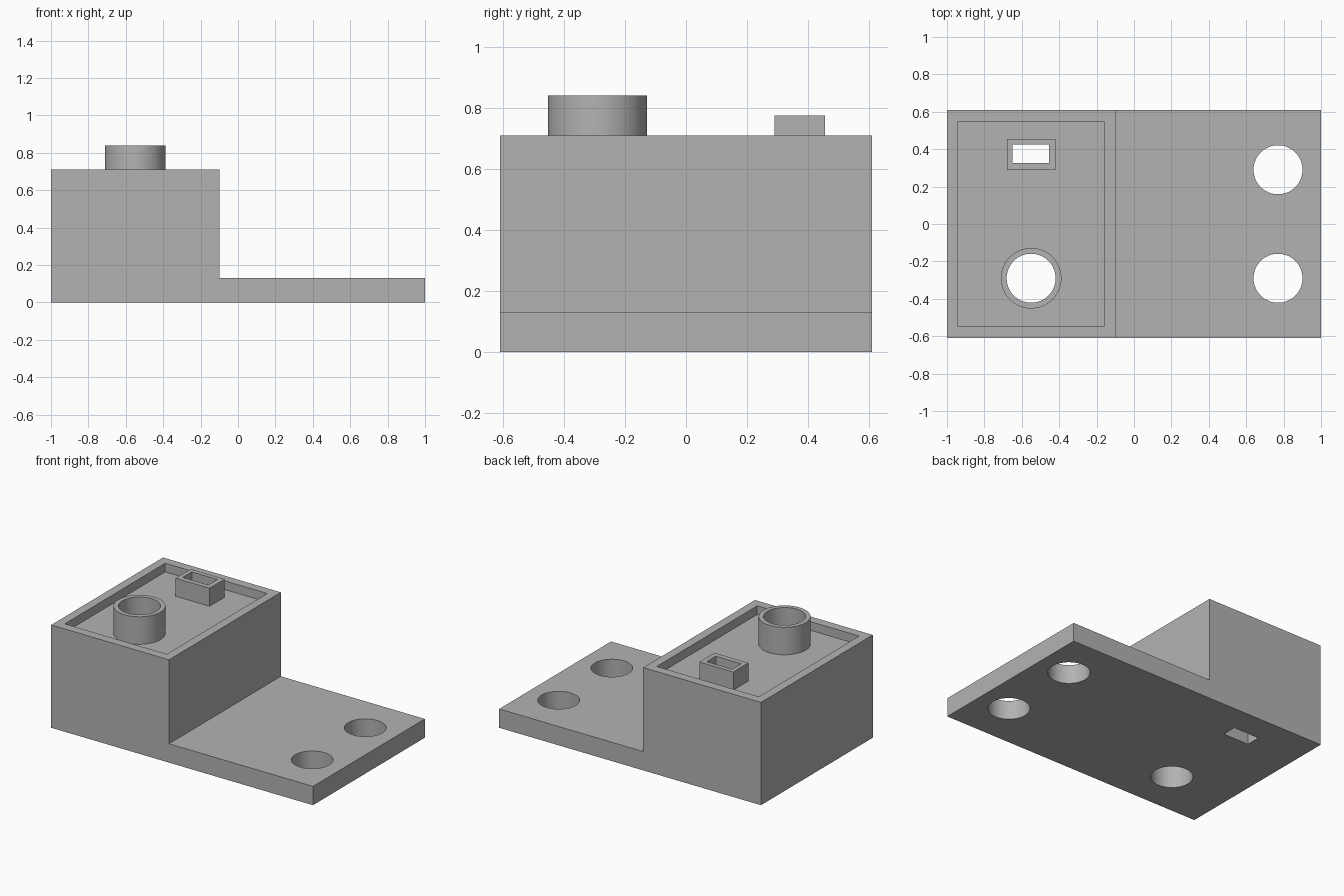
import bpy, bmesh, math
from mathutils import Matrix, Vector

cube = bpy.data.objects.get("Cube")
if cube:
    bpy.data.objects.remove(cube, do_unlink=True)

grey = bpy.data.materials.new("plain grey")
grey.use_nodes = True
grey.diffuse_color = (0.45, 0.45, 0.45, 1)
grey.node_tree.nodes["Principled BSDF"].inputs["Base Color"].default_value = grey.diffuse_color

FLOOR, RIM, PLATE = 0.65, 0.71, 0.13
HOLE_R, TUBE_R = 0.131, 0.162


def finish(name, bm):
    mesh = bpy.data.meshes.new(name)
    bmesh.ops.recalc_face_normals(bm, faces=bm.faces)
    bm.to_mesh(mesh)
    bm.free()
    mesh.materials.append(grey)
    obj = bpy.data.objects.new(name, mesh)
    bpy.context.collection.objects.link(obj)
    return obj


def box(name, x0, x1, y0, y1, z0, z1):
    bm = bmesh.new()
    centre = Vector((x0 + x1, y0 + y1, z0 + z1)) / 2
    size = Matrix.Diagonal((x1 - x0, y1 - y0, z1 - z0, 1))
    bmesh.ops.create_cube(bm, size=1, matrix=Matrix.Translation(centre) @ size)
    return finish(name, bm)


def cylinder(name, x, y, r, z0, z1):
    bm = bmesh.new()
    bmesh.ops.create_cone(bm, cap_ends=True, segments=64, radius1=r, radius2=r, depth=z1 - z0,
                          matrix=Matrix.Translation((x, y, (z0 + z1) / 2)))
    return finish(name, bm)


def cut(obj, cutters):
    """Subtract the cutters, bake the result and remove them."""
    for c in cutters:
        mod = obj.modifiers.new("cut", "BOOLEAN")
        mod.operation, mod.solver, mod.object = "DIFFERENCE", "EXACT", c
    bpy.context.view_layer.update()
    graph = bpy.context.evaluated_depsgraph_get()
    mesh = bpy.data.meshes.new_from_object(obj.evaluated_get(graph))
    obj.modifiers.clear()
    obj.data = mesh
    for c in cutters:
        bpy.data.objects.remove(c, do_unlink=True)
    bpy.ops.object.select_all(action="DESELECT")
    obj.select_set(True)
    bpy.context.view_layer.objects.active = obj
    bpy.ops.object.shade_smooth_by_angle(angle=math.radians(30))


def round_hole(x, y):
    return cylinder("hole_cutter", x, y, HOLE_R, -0.2, 1.2)


def slot_hole():
    return box("slot_cutter", -0.65, -0.455, 0.325, 0.425, -0.2, 1.2)


# Stepped body: tall block and low plate from one side profile
bm = bmesh.new()
profile = [(-1, 0), (1, 0), (1, PLATE), (-0.1, PLATE), (-0.1, RIM), (-1, RIM)]
face = bm.faces.new([bm.verts.new((x, -0.61, z)) for x, z in profile])
side = bmesh.ops.extrude_face_region(bm, geom=[face])["geom"]
bmesh.ops.translate(bm, vec=(0, 1.22, 0),
                    verts=[v for v in side if isinstance(v, bmesh.types.BMVert)])
body = finish("stepped_body", bm)

# Shallow tray, plate holes and the holes under the two sockets
cut(body, [box("tray_cutter", -0.94, -0.16, -0.548, 0.548, FLOOR, 1),
           round_hole(0.77, 0.29), round_hole(0.77, -0.29),
           round_hole(-0.55, -0.29), slot_hole()])

# Round and rectangular sockets standing in the tray
cut(cylinder("round_socket", -0.55, -0.29, TUBE_R, FLOOR, 0.84), [round_hole(-0.55, -0.29)])
cut(box("slot_socket", -0.68, -0.42, 0.29, 0.455, FLOOR, 0.775), [slot_hole()])
